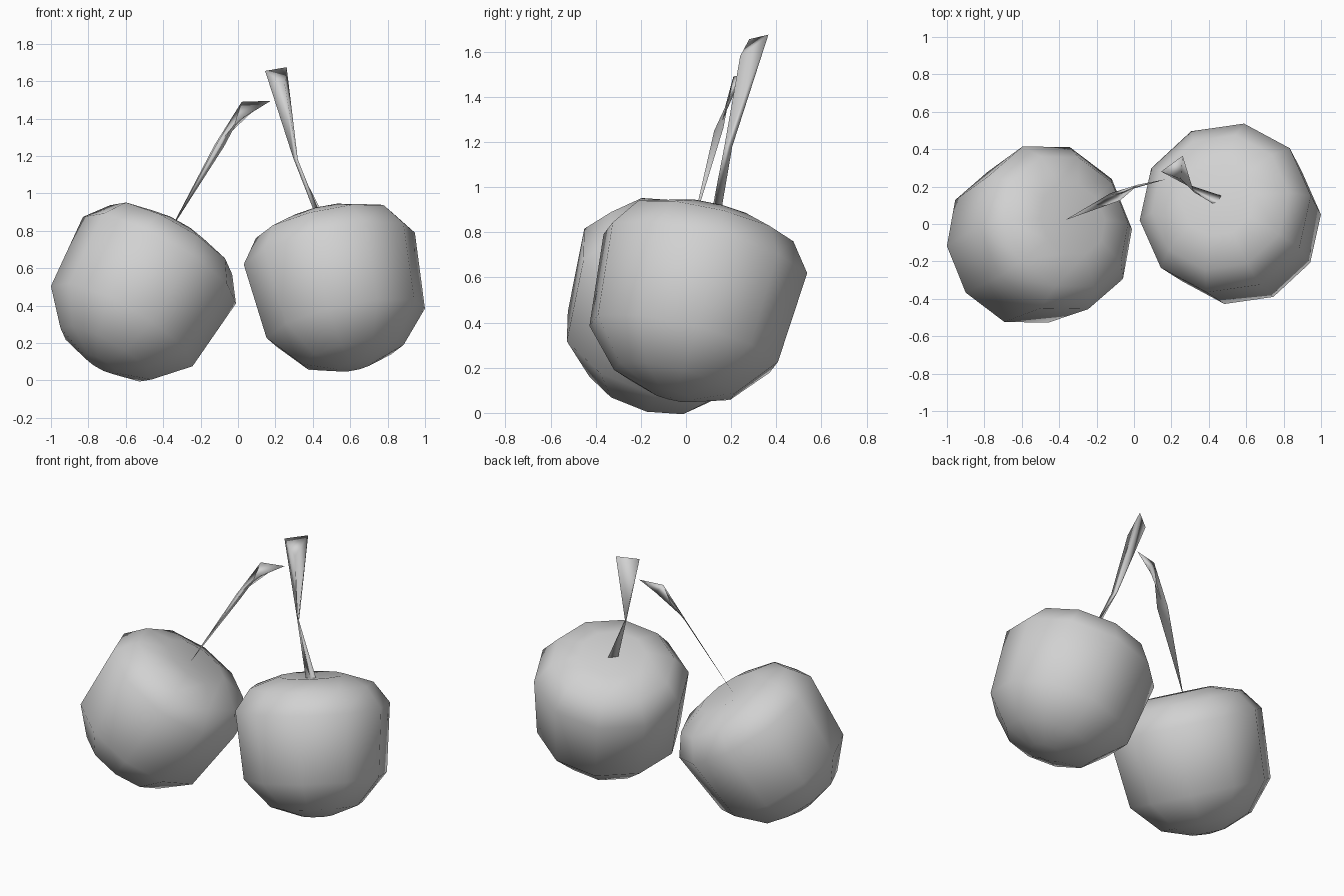
import bpy
import bmesh
from math import cos, sin, tau
from mathutils import Vector

cube = bpy.data.objects.get("Cube")
if cube:
    bpy.data.objects.remove(cube)

grey = bpy.data.materials.new("plain grey")
grey.use_nodes = True
grey.diffuse_color = (0.64, 0.64, 0.64, 1)
bsdf = next(n for n in grey.node_tree.nodes if n.type == 'BSDF_PRINCIPLED')
bsdf.inputs["Base Color"].default_value = grey.diffuse_color


def loft(name, rings):
    """Skin a list of rings; a ring of one point closes to a tip."""
    bm = bmesh.new()
    loops = [[bm.verts.new(p) for p in ring] for ring in rings]
    for a, b in zip(loops, loops[1:]):
        n = max(len(a), len(b))
        for i in range(n):
            j = (i + 1) % n
            corners = [a[i % len(a)], a[j % len(a)], b[j % len(b)], b[i % len(b)]]
            bm.faces.new(list(dict.fromkeys(corners)))
    for end in (loops[0], loops[-1]):
        if len(end) > 2:
            bm.faces.new(end)
    bmesh.ops.recalc_face_normals(bm, faces=bm.faces)
    for f in bm.faces:
        f.smooth = True
    mesh = bpy.data.meshes.new(name)
    bm.to_mesh(mesh)
    bm.free()
    mesh.materials.append(grey)
    obj = bpy.data.objects.new(name, mesh)
    bpy.context.collection.objects.link(obj)
    return obj


# Fruit: radius and height along a tilted axis, broad shoulders, rounded base
PROFILE = [(0, -0.47), (0.1, -0.46), (0.28, -0.395), (0.435, -0.22),
           (0.47, 0.2), (0.375, 0.33), (0.2, 0.39), (0, 0.37)]
SIDES = 10


def fruit(name, centre, axis, phase):
    turn = Vector((0, 0, 1)).rotation_difference(Vector(axis))
    rings = []
    for r, h in PROFILE:
        count = SIDES if r else 1
        angles = [tau * (i + phase) / SIDES for i in range(count)]
        rings.append([Vector(centre) + turn @ Vector((r * cos(t), r * sin(t), h))
                      for t in angles])
    return loft(name, rings)


fruit("right_cherry", (-0.516, -0.07, 0.475), (0.48, 0.25, 0.84), 0.08)
fruit("left_cherry", (0.53, 0.04, 0.515), (-0.22, 0.24, 1), 0.19)

# Right stem: thin at the fruit, bending over to a pointed tip
loft("right_stem", [
    [(-0.37, 0.02, 0.79)],
    [(-0.125, 0.165, 1.26), (-0.075, 0.125, 1.25), (-0.1, 0.15, 1.27)],
    [(0.02, 0.21, 1.49), (0, 0.19, 1.39), (0.07, 0.22, 1.43)],
    [(0.175, 0.24, 1.495)],
])

# Left stem: narrow waist, flaring to a three-cornered end
loft("left_stem", [
    [(0.42, 0.11, 0.87), (0.45, 0.12, 0.86), (0.47, 0.15, 0.86)],
    [(0.295, 0.2, 1.19), (0.32, 0.17, 1.18), (0.305, 0.205, 1.18)],
    [(0.145, 0.28, 1.655), (0.25, 0.24, 1.58), (0.26, 0.365, 1.675)],
])
